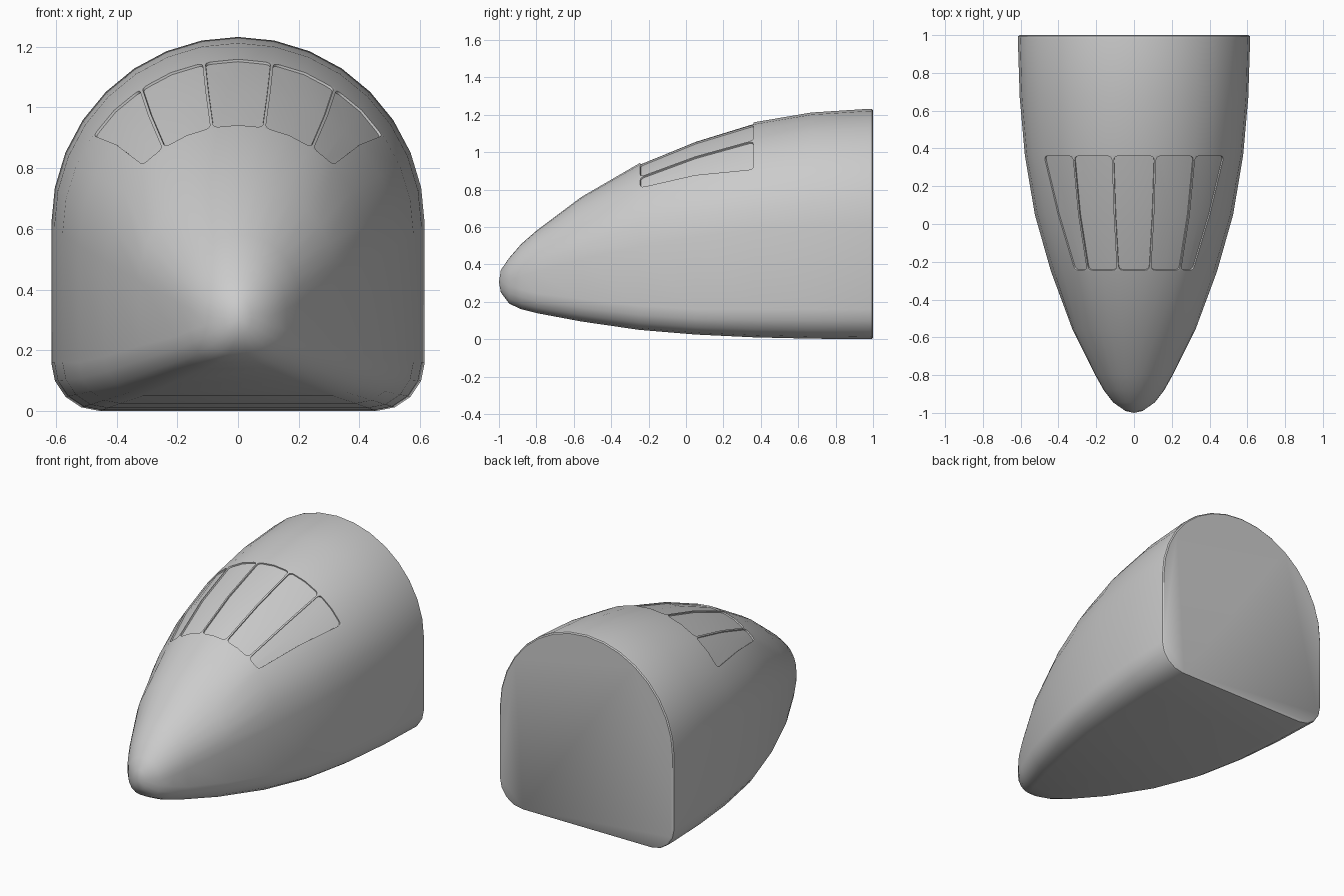
import bpy, bmesh
from math import sin, cos, pi, radians

if "Cube" in bpy.data.objects:
    bpy.data.objects.remove(bpy.data.objects["Cube"])

# Stations along the hull: y, half width, bottom z, top z, lower corner fraction
STATIONS = [
    (-0.99, 0.045, 0.25, 0.37, 0.9), (-0.945, 0.11, 0.19, 0.435, 0.75),
    (-0.88, 0.16, 0.16, 0.51, 0.6), (-0.80, 0.205, 0.14, 0.58, 0.48),
    (-0.56, 0.325, 0.095, 0.76, 0.36), (-0.25, 0.44, 0.05, 0.94, 0.29),
    (0.05, 0.525, 0.025, 1.063, 0.26), (0.365, 0.578, 0.01, 1.16, 0.26),
    (0.67, 0.605, 0.003, 1.212, 0.26), (0.98, 0.615, 0.0, 1.232, 0.26),
    (0.994, 0.613, 0.002, 1.23, 0.26), (1.0, 0.606, 0.009, 1.223, 0.26),
]
# Roof angles that narrow the outer windows towards the nose
SHIFT = {-0.25: {4: 40, 5: 45.7, 6: 59, 7: 74}, 0.05: {4: 42.5, 5: 50.5, 6: 63.5, 7: 76.5}}


def section(y, w, zb, zt, f):
    pts = []
    for k in range(-8, 9):                       # round roof
        a = SHIFT.get(y, {}).get(abs(k), abs(k) * 11.25)
        a = radians(a) * (1 if k >= 0 else -1)
        pts.append((sin(a), 1 + cos(a)))
    corner = [(1 - f + f * cos(t * pi / 8), f - f * sin(t * pi / 8)) for t in range(5)]
    pts += corner + [(-x, z) for x, z in reversed(corner)]
    return [(x * w, y, zb + z * (zt - zb) / 2) for x, z in pts]


# Hull loft
bm = bmesh.new()
rings = [[bm.verts.new(p) for p in section(*s)] for s in STATIONS]
n = len(rings[0])
grid = {}
for r in range(len(rings) - 1):
    for j in range(n):
        k = (j + 1) % n
        grid[r, j] = bm.faces.new((rings[r][j], rings[r][k], rings[r + 1][k], rings[r + 1][j]))
tip = bm.verts.new((0, -1, 0.305))
for j in range(n):
    bm.faces.new((tip, rings[0][(j + 1) % n], rings[0][j]))
bm.faces.new(rings[-1])
bmesh.ops.recalc_face_normals(bm, faces=bm.faces[:])

# Five recessed windows with rounded corners, each two by two faces
for start in (3, 5, 7, 9, 11):
    panes = [grid[r, j] for r in (5, 6) for j in (start, start + 1)]
    bmesh.ops.inset_region(bm, faces=panes, thickness=0.005, depth=0, use_even_offset=True)
    corners = [(f, v) for f in panes for v in f.verts
               if sum(v in g.verts for g in panes) == 1]
    for f, v in corners:
        ends = []
        c = v.co.copy()
        for e in [e for e in v.link_edges if e in f.edges[:]]:
            _, nv = bmesh.utils.edge_split(e, v, 0.026 / e.calc_length())
            ends.append(nv)
        a, b = ends
        arc = [a.co * (1 - t) ** 2 + c * 2 * t * (1 - t) + b.co * t * t for t in (0.33, 0.67)]
        new, _ = bmesh.utils.face_split(f, a, b, coords=arc)
        if v in f.verts[:]:
            panes[panes.index(f)] = new
    bmesh.ops.inset_region(bm, faces=panes, thickness=0.001, depth=-0.008, use_even_offset=True)

mesh = bpy.data.meshes.new("nose_hull")
bm.to_mesh(mesh)
bm.free()
hull = bpy.data.objects.new("nose_hull", mesh)
bpy.context.collection.objects.link(hull)
bpy.context.view_layer.objects.active = hull
hull.select_set(True)
bpy.ops.object.shade_smooth_by_angle(angle=radians(40))
